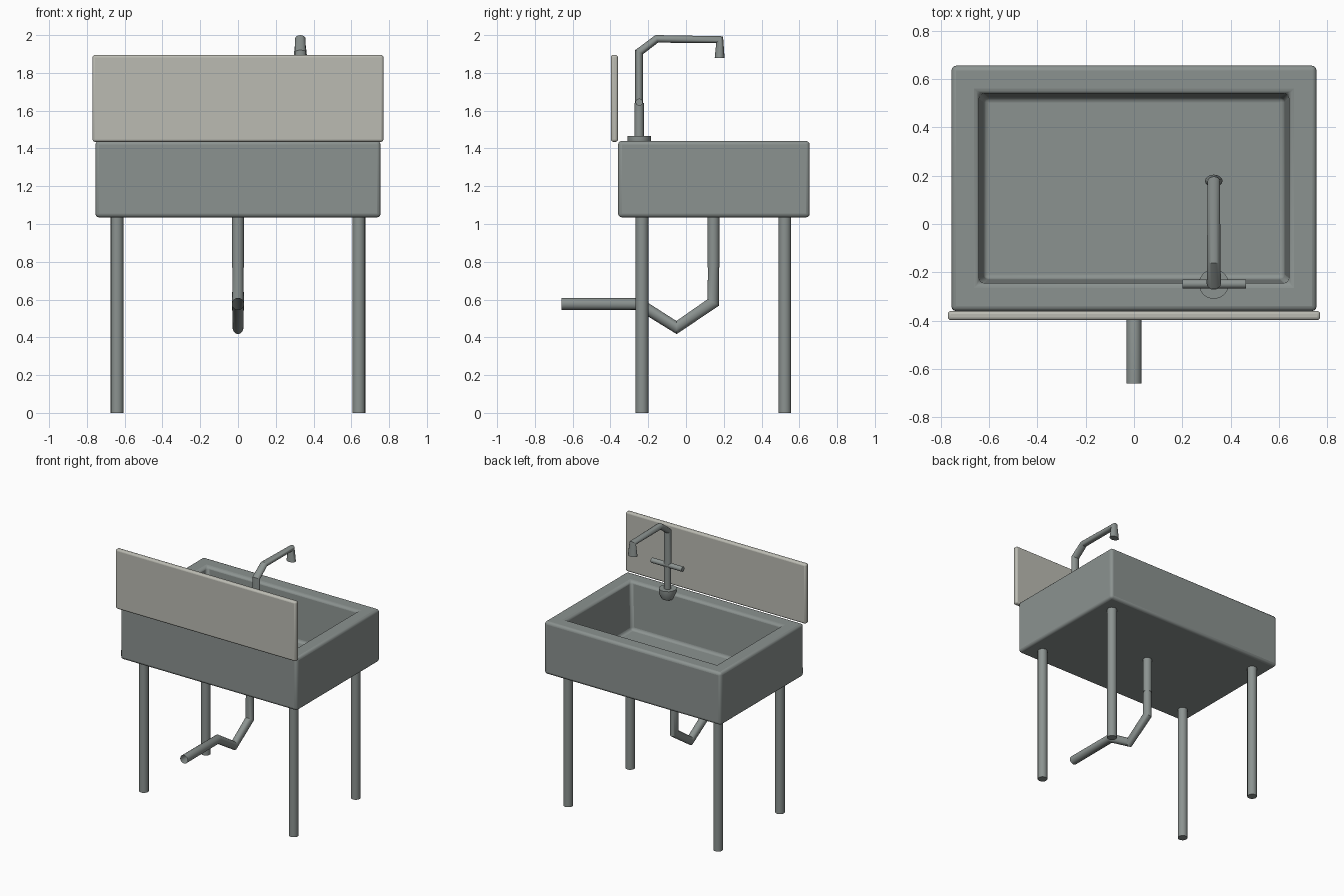
import bpy, bmesh, math
from mathutils import Vector

if "Cube" in bpy.data.objects:
    bpy.data.objects.remove(bpy.data.objects["Cube"])


def material(name, rgb):
    m = bpy.data.materials.new(name)
    m.diffuse_color = (*rgb, 1)
    m.use_nodes = True
    m.node_tree.nodes["Principled BSDF"].inputs["Base Color"].default_value = m.diffuse_color
    return m


STEEL = material("steel", (0.26, 0.29, 0.28))
TILE = material("tile", (0.50, 0.50, 0.45))


def finish(bm, name, mat, bevel=0.0, segments=3):
    bmesh.ops.recalc_face_normals(bm, faces=bm.faces)
    me = bpy.data.meshes.new(name)
    bm.to_mesh(me)
    bm.free()
    ob = bpy.data.objects.new(name, me)
    bpy.context.collection.objects.link(ob)
    me.materials.append(mat)
    if bevel:
        b = ob.modifiers.new("bevel", 'BEVEL')
        b.width, b.segments, b.limit_method = bevel, segments, 'ANGLE'
    bpy.ops.object.select_all(action='DESELECT')
    ob.select_set(True)
    bpy.context.view_layer.objects.active = ob
    bpy.ops.object.shade_smooth_by_angle(angle=math.radians(32))
    return ob


def box(lo, hi):
    bm = bmesh.new()
    bmesh.ops.create_cube(bm, size=1)
    for v in bm.verts:
        v.co = [l + (c + 0.5) * (h - l) for l, h, c in zip(lo, hi, v.co)]
    return bm


def tube(name, x, path, sides=16, x_scale=1.0, caps=(True, True)):
    """Mitred tube through (y, z, radius) points lying in the plane at x."""
    bm = bmesh.new()
    pts = [Vector((y, z)) for y, z, r in path]
    rings = []
    for i, (p, (_, _, r)) in enumerate(zip(pts, path)):
        before = (p - pts[i - 1]).normalized() if i else None
        after = (pts[i + 1] - p).normalized() if i < len(pts) - 1 else None
        before, after = before or after, after or before
        t = (before + after).normalized()
        n = Vector((-t.y, t.x)) / max(t.dot(after), 0.5)
        ring = []
        for k in range(sides):
            a = math.tau * k / sides
            q = p + n * r * math.sin(a)
            ring.append(bm.verts.new((x + r * x_scale * math.cos(a), q.x, q.y)))
        rings.append(ring)
    for a, b in zip(rings, rings[1:]):
        for k in range(sides):
            j = (k + 1) % sides
            bm.faces.new((a[k], a[j], b[j], b[k]))
    for cap, ring in zip(caps, (rings[0], rings[-1])):
        if cap:
            bm.faces.new(ring)
    return finish(bm, name, STEEL)


# Basin: rounded box with a sunken, slightly tapered well
bm = box((-0.755, -0.36, 1.035), (0.755, 0.655, 1.44))
top = max(bm.faces, key=lambda f: f.calc_center_median().z)
bmesh.ops.inset_region(bm, faces=[top], thickness=0.113)
for v in top.verts:
    v.co.x = math.copysign(0.642, v.co.x)
    v.co.y = 0.54 if v.co.y > 0.15 else -0.245
top = bmesh.ops.extrude_discrete_faces(bm, faces=[top])["faces"][0]
for v in top.verts:
    v.co.x = math.copysign(0.622, v.co.x)
    v.co.y = 0.523 if v.co.y > 0.15 else -0.228
    v.co.z = 1.075
finish(bm, "basin", STEEL, 0.02)

# Splashback panel
finish(box((-0.77, -0.398, 1.435), (0.77, -0.36, 1.895)), "splashback", TILE, 0.013)

# Four legs
for sx, side in ((-1, "left"), (1, "right")):
    for y, end in ((-0.233, "front"), (0.523, "back")):
        tube(f"{end}_{side}_leg", sx * 0.64, [(y, 0, 0.034), (y, 1.045, 0.034)])

# Drain: upper sleeve and trap pipe, open at the outlet
tube("drain_sleeve", 0, [(0.145, 0.77, 0.032), (0.145, 1.045, 0.032)])
tube("drain_trap", 0, [(0.145, 0.78, 0.029), (0.145, 0.585, 0.031), (-0.05, 0.452, 0.029),
                       (-0.25, 0.577, 0.031), (-0.66, 0.577, 0.032)], caps=(True, False))

# Tap: base, column, gooseneck spout and cross handle
tube("tap_base", 0.33, [(-0.248, 1.39, 0.045), (-0.248, 1.43, 0.062), (-0.248, 1.465, 0.062)])
tube("tap_column", 0.33, [(-0.248, 1.46, 0.025), (-0.248, 1.64, 0.025)])
tube("tap_spout", 0.33, [(-0.248, 1.63, 0.021), (-0.248, 1.91, 0.021), (-0.155, 1.98, 0.02),
                         (0.178, 1.976, 0.018), (0.178, 1.88, 0.026)], x_scale=1.4)

bm = bmesh.new()
bmesh.ops.create_cone(bm, cap_ends=True, segments=16, radius1=0.019, radius2=0.019, depth=0.264)
for v in bm.verts:
    v.co = (v.co.z + 0.332, v.co.y - 0.248, v.co.x + 1.645)
finish(bm, "tap_handle", STEEL)
